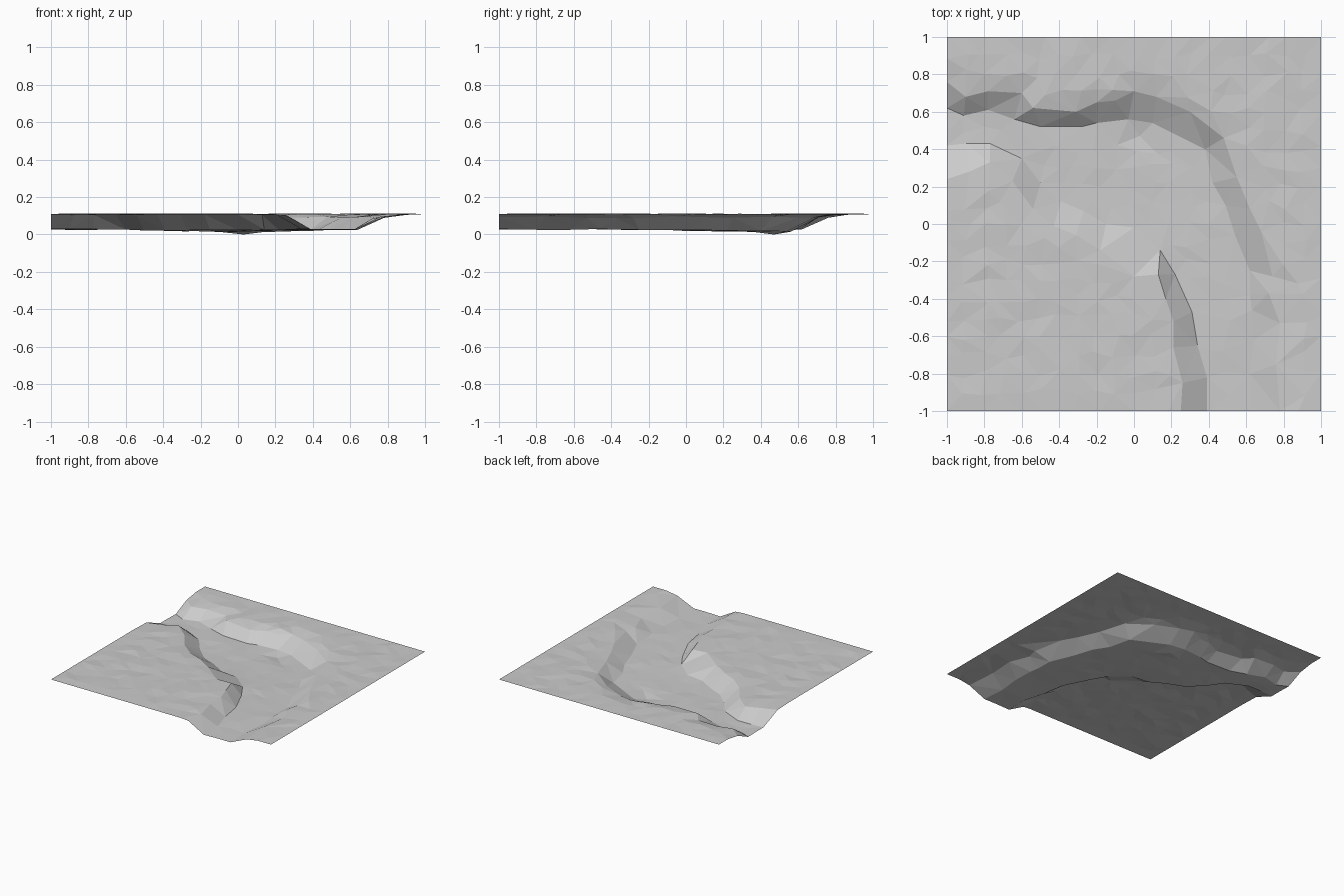
import bpy
import math
import random
from mathutils import Vector
from mathutils.geometry import delaunay_2d_cdt, intersect_point_line

random.seed(4)
default_cube = bpy.data.objects.get("Cube")
if default_cube:
    bpy.data.objects.remove(default_cube, do_unlink=True)

# Channel lines, each running from the left edge round to the front edge
inner_rim = [(-1, .24), (-.88, .28), (-.77, .33), (-.65, .23), (-.54, .08),
             (-.43, -.01), (-.31, -.06), (-.18, -.14), (0, -.28), (.13, -.27),
             (.17, -.4), (.21, -.52), (.21, -.66), (.26, -.85), (.25, -1)]
inner_foot = [(-1, .42), (-.9, .43), (-.77, .43), (-.6, .35), (-.5, .22),
              (-.39, .12), (-.27, .07), (-.15, 0), (0, -.02), (.14, -.14),
              (.22, -.27), (.31, -.47), (.34, -.65), (.39, -.82), (.39, -1)]
outer_foot = [(-1, .62), (-.91, .58), (-.78, .61), (-.64, .56), (-.5, .52),
              (-.28, .52), (-.2, .54), (-.03, .56), (.1, .54), (.24, .47),
              (.38, .4), (.42, .22), (.49, .1), (.54, -.06), (.62, -.25),
              (.62, -.38), (.63, -.46), (.64, -.62), (.62, -.8), (.63, -1)]
outer_rim = [(-1, .76), (-.9, .68), (-.78, .71), (-.6, .7), (-.54, .62),
             (-.31, .6), (-.2, .65), (-.1, .66), (0, .71), (.12, .68),
             (.3, .6), (.48, .46), (.55, .25), (.62, .08), (.68, -.04),
             (.74, -.28), (.72, -.37), (.78, -.53), (.76, -.75), (.78, -1)]
lines = [inner_rim, inner_foot, outer_foot, outer_rim]

GROUND = .109
STEP = .1
DEEPEST = Vector((.03, .47))


def noise(amount):
    return random.uniform(-amount, amount)


def bed_height(x, y):
    """Channel floor, sinking towards the deep pool."""
    distance = (Vector((x, y)) - DEEPEST).length
    return .028 - .014 * math.exp(-distance ** 2 / .3) + noise(.003)


def inside(x, y, polygon):
    """Even-odd test."""
    hit = False
    for (ax, ay), (bx, by) in zip(polygon, polygon[1:] + polygon[:1]):
        if (ay > y) != (by > y) and x < ax + (y - ay) * (bx - ax) / (by - ay):
            hit = not hit
    return hit


def clearance(point):
    """Distance to the nearest channel line or the pool."""
    nearest = (point - DEEPEST).length
    for line in lines:
        for a, b in zip(line, line[1:]):
            a, b = Vector(a), Vector(b)
            foot, t = intersect_point_line(point, a, b)
            closest = a.lerp(b, min(max(t, 0), 1))
            nearest = min(nearest, (point - closest).length)
    return nearest


points, heights, edges = [], [], []


def add_point(x, y, z):
    points.append(Vector((x, y)))
    heights.append(z)


# Banks: rims and feet become connected edges
for line in lines:
    for i, (x, y) in enumerate(line):
        if line is inner_rim:
            z = .105 + noise(.003)
        elif line is outer_rim:
            z = .092 + noise(.006)
        else:
            z = bed_height(x, y)
        if i:
            edges.append((len(points) - 1, len(points)))
        add_point(x, y, z)
add_point(DEEPEST.x, DEEPEST.y, 0)

# Ground and floor: a loose grid wherever there is no bank
floor_area = inner_foot + outer_foot[::-1]
channel_area = inner_rim + outer_rim[::-1]
count = round(2 / STEP)
for i in range(count + 1):
    for j in range(count + 1):
        x, y = i * STEP - 1, j * STEP - 1
        on_side, on_end = i in (0, count), j in (0, count)
        if not on_side:
            x += noise(.025)
        if not on_end:
            y += noise(.025)
        corner = on_side and on_end
        if not corner and clearance(Vector((x, y))) < .055:
            continue
        if inside(x * .999, y * .999, floor_area):
            add_point(x, y, bed_height(x, y))
        elif not inside(x * .999, y * .999, channel_area):
            edge = on_side or on_end
            add_point(x, y, GROUND + (0 if edge else noise(.004)))

# Triangulate into one faceted sheet
flat, _, faces, origins, _, _ = delaunay_2d_cdt(points, edges, [], 0, 1e-5, True)
verts = [(p.x, p.y, heights[ids[0]] if ids else .06) for p, ids in zip(flat, origins)]
mesh = bpy.data.meshes.new("riverbed_terrain")
mesh.from_pydata(verts, [], faces)
mesh.update()
if sum(face.normal.z for face in mesh.polygons) < 0:
    mesh.flip_normals()

stone = bpy.data.materials.new("light_grey")
stone.use_nodes = True
colour = (.6, .6, .6, 1)
stone.diffuse_color = colour
stone.node_tree.nodes["Principled BSDF"].inputs["Base Color"].default_value = colour
mesh.materials.append(stone)

terrain = bpy.data.objects.new("riverbed_terrain", mesh)
bpy.context.collection.objects.link(terrain)
